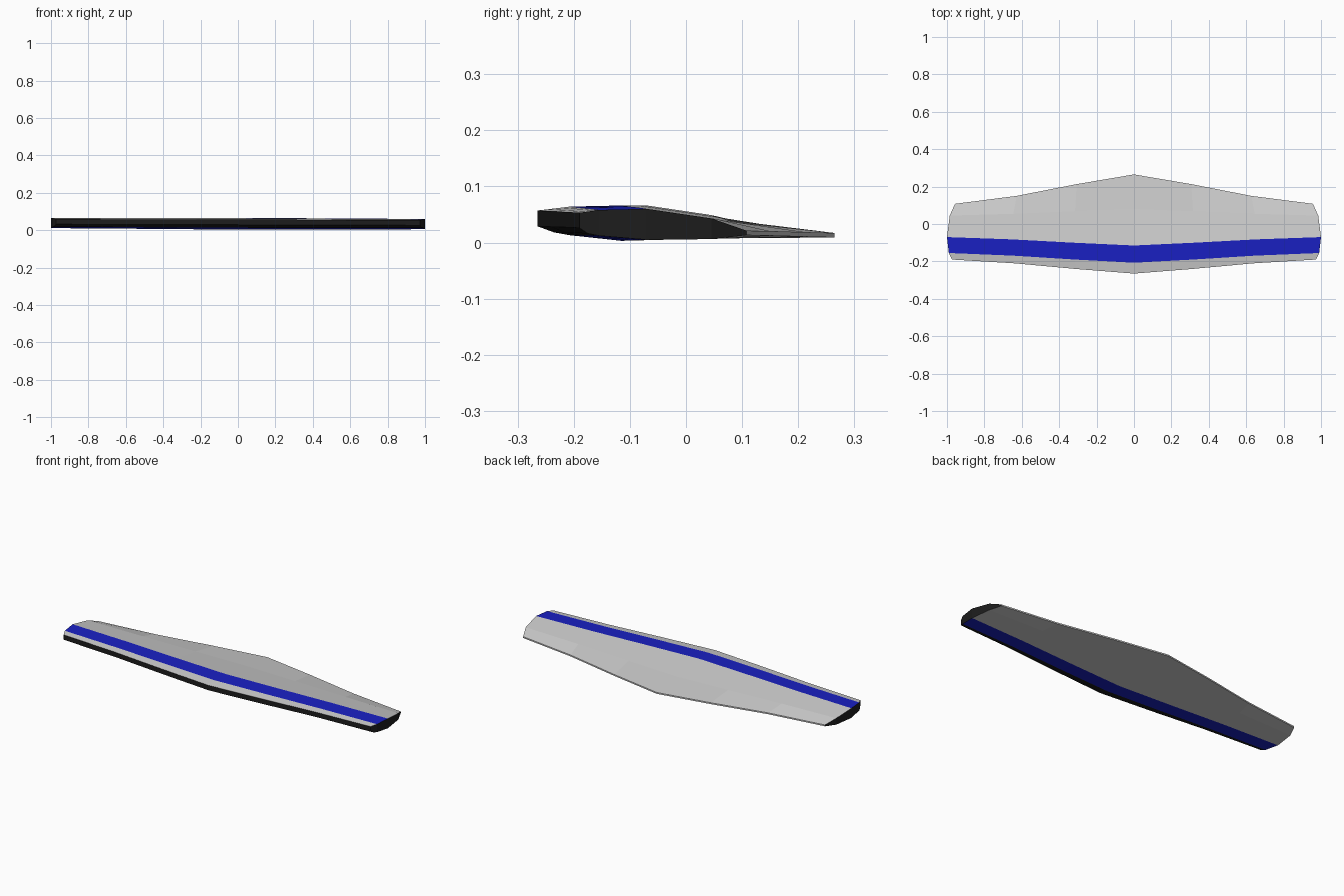
import bpy

if "Cube" in bpy.data.objects:
    bpy.data.objects.remove(bpy.data.objects["Cube"])

# Cross-section ring: top from nose to tail, then bottom from tail to nose
# (y, z) at the middle of the wing
MID = [(-.265, .057), (-.207, .064), (-.115, .066), (.08, .037), (.265, .017),
       (.265, .009), (.08, .008), (-.115, .003), (-.207, .013), (-.235, .018), (-.265, .029)]
# (x, y, z) at the rounded tip
TIP = [(.973, -.19, .056), (.99, -.155, .061), (1.0, -.07, .063), (.985, .045, .046), (.957, .108, .024),
       (.957, .108, .016), (.985, .045, .009), (1.0, -.07, .008), (.99, -.155, .015),
       (.981, -.175, .019), (.973, -.19, .029)]
# share of span, and share of the change from middle to tip
STATIONS = [(0, 0), (.32, .33), (.655, .73), (1, 1)]
ROLL = -.003


def ring(span, blend, side):
    pts = []
    for (y0, z0), (x1, y1, z1) in zip(MID, TIP):
        x = side * span * x1
        pts.append((x, y0 + (y1 - y0) * blend, z0 + (z1 - z0) * blend + ROLL * x))
    return pts


rings = [ring(s, b, -1) for s, b in reversed(STATIONS[1:])] + [ring(s, b, 1) for s, b in STATIONS]
N = len(MID)
verts = [p for r in rings for p in r]


def make(name, faces, color=None):
    used = sorted({i for f in faces for i in f})
    idx = {v: k for k, v in enumerate(used)}
    mesh = bpy.data.meshes.new(name)
    mesh.from_pydata([verts[i] for i in used], [], [[idx[i] for i in f] for f in faces])
    mesh.update()
    ob = bpy.data.objects.new(name, mesh)
    bpy.context.collection.objects.link(ob)
    if color:
        mat = bpy.data.materials.new(name + "_paint")
        mat.diffuse_color = color
        mat.use_nodes = True
        mat.node_tree.nodes["Principled BSDF"].inputs["Base Color"].default_value = mat.diffuse_color
        mesh.materials.append(mat)


def strips(rows):
    faces = []
    for i in range(len(rings) - 1):
        for j in rows:
            k = (j + 1) % N
            faces.append((i * N + j, (i + 1) * N + j, (i + 1) * N + k, i * N + k))
    return faces


BLACK = (.012, .012, .012, 1)
BLUE = (.01, .015, .55, 1)

# Grey skin, with the blunt trailing edge
make("wing_skin", strips([0, 2, 3, 4, 5, 6]))
# Blue stripe above and below
make("spar_stripe", strips([1, 7]), BLUE)
# Black nose
make("leading_edge", strips([8, 9, 10]), BLACK)
# Black caps that close the rounded tips
CAP = [(10, 9, 8, 1, 0), (8, 7, 2, 1), (7, 6, 3, 2), (6, 5, 4, 3)]
last = (len(rings) - 1) * N
make("tip_cap_right", [[last + i for i in f] for f in CAP], BLACK)
make("tip_cap_left", [list(reversed(f)) for f in CAP], BLACK)
